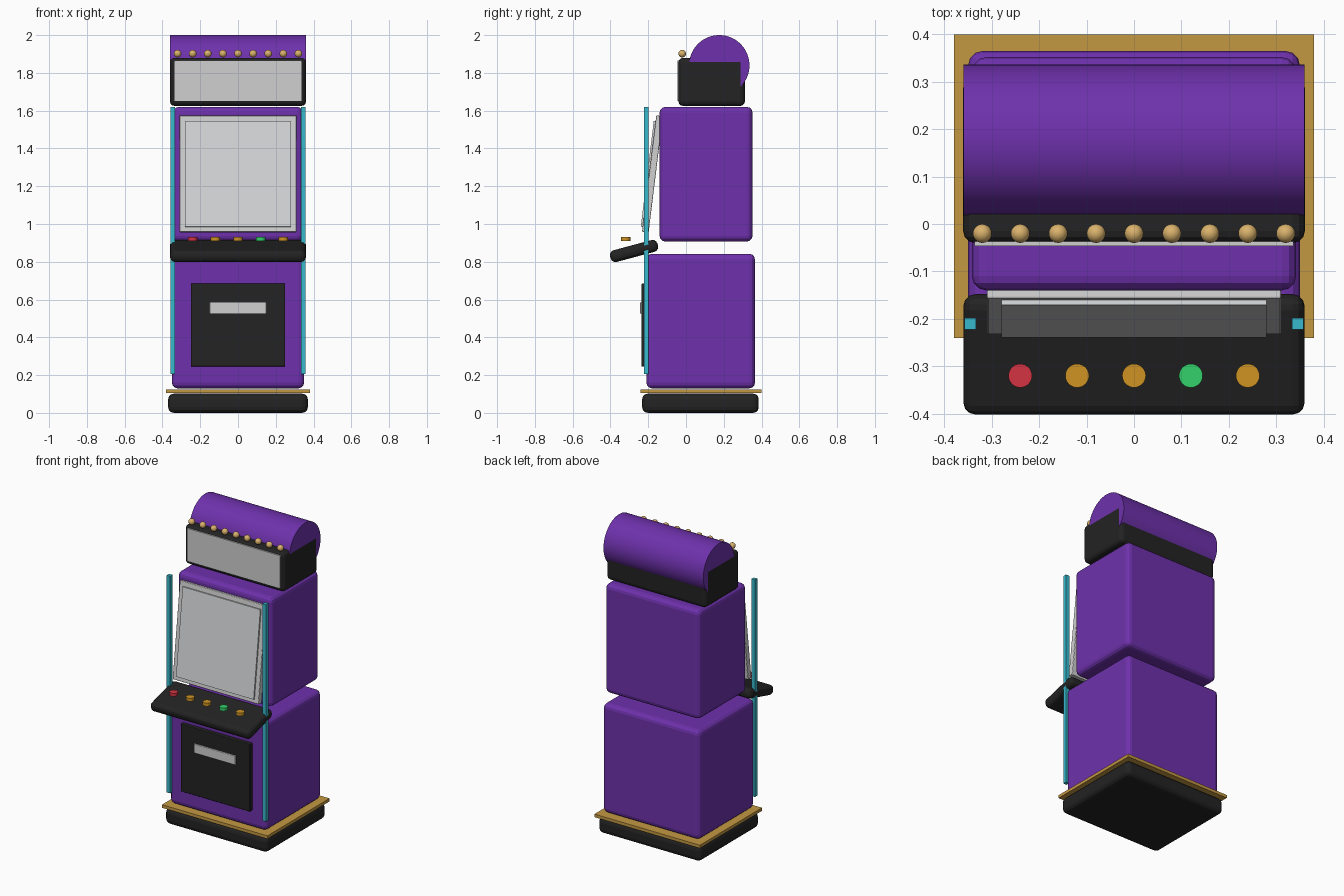
import bpy, math

if "Cube" in bpy.data.objects:
    bpy.data.objects.remove(bpy.data.objects["Cube"])


def material(name, srgb):
    m = bpy.data.materials.new(name)
    lin = [((c / 255 + 0.055) / 1.055) ** 2.4 if c > 10 else c / 3294 for c in srgb]
    m.diffuse_color = (*lin, 1)
    m.use_nodes = True
    m.node_tree.nodes["Principled BSDF"].inputs["Base Color"].default_value = m.diffuse_color
    return m


PURPLE = material("purple", (110, 49, 172))
BLACK = material("black", (35, 35, 35))
GOLD = material("gold", (196, 152, 66))
BULB = material("bulb_tan", (218, 178, 108))
TEAL = material("teal", (56, 186, 206))
SILVER = material("silver", (208, 208, 208))
SCREEN = material("screen_grey", (214, 215, 217))
RED = material("red", (212, 52, 66))
AMBER = material("amber", (208, 148, 36))
GREEN = material("green", (52, 208, 106))


def finish(name, mat, smooth=None):
    o = bpy.context.object
    o.name = name
    o.data.materials.append(mat)
    if smooth:
        bpy.ops.object.shade_smooth_by_angle(angle=math.radians(smooth))
    return o


def box(name, mat, x, y, z, bevel=0.0, tilt=0.0):
    """Box from (min, max) ranges, optionally bevelled and tilted about x."""
    spans = (x, y, z)
    bpy.ops.mesh.primitive_cube_add(size=1, location=[(a + b) / 2 for a, b in spans])
    o = bpy.context.object
    o.scale = [b - a for a, b in spans]
    bpy.ops.object.transform_apply(location=False, rotation=False, scale=True)
    o.rotation_euler.x = math.radians(tilt)
    if bevel:
        b = o.modifiers.new("bevel", 'BEVEL')
        b.width, b.segments = bevel, 3
    return finish(name, mat)


def cylinder(name, mat, radius, depth, loc, rot=(0, 0, 0), sides=32):
    bpy.ops.mesh.primitive_cylinder_add(vertices=sides, radius=radius, depth=depth,
                                        location=loc, rotation=rot)
    return finish(name, mat, 30)


# Plinth and cabinets
box("base", BLACK, (-.37, .37), (-.232, .385), (0, .102), .03)
box("base_trim", GOLD, (-.38, .38), (-.24, .40), (.105, .125))
box("lower_cabinet", PURPLE, (-.35, .35), (-.21, .365), (.13, .842), .03)
box("upper_cabinet", PURPLE, (-.342, .342), (-.14, .352), (.907, 1.62), .03)

# Front door with slot
box("front_door", BLACK, (-.25, .25), (-.235, -.20), (.245, .685), .004)
box("door_slot", SILVER, (-.15, .15), (-.243, -.23), (.525, .585), .003)

# Tilted screen in its frame
box("screen_frame", SILVER, (-.31, .31), (-.195, -.16), (.955, 1.575), .004, -7)
box("screen", SCREEN, (-.28, .28), (-.205, -.185), (.983, 1.547), 0, -7)

# Control deck with buttons
box("control_deck", BLACK, (-.36, .36), (-.405, -.145), (.825, .889), .026, 15)
for i, mat in enumerate((RED, AMBER, AMBER, GREEN, AMBER)):
    cylinder(f"button_{i + 1}", mat, .025, .02, (-.24 + .12 * i, -.32, .92))

# Side light rails
for side, s in (("left", -1), ("right", 1)):
    box(f"{side}_rail", TEAL, sorted((s * .333, s * .358)), (-.223, -.198), (.205, 1.62))

# Header box, lit panel, rounded top and bulbs
box("header_box", BLACK, (-.3605, .3605), (-.04, .312), (1.625, 1.88), .025)
box("header_panel", SILVER, (-.336, .336), (-.046, -.02), (1.65, 1.865))
cylinder("top_drum", PURPLE, .16, .72, (0, .176, 1.84), (0, math.pi / 2, 0), 64)
for i in range(9):
    bpy.ops.mesh.primitive_uv_sphere_add(segments=20, ring_count=12, radius=.02,
                                         location=(-.32 + .08 * i, -.02, 1.902))
    finish(f"bulb_{i + 1}", BULB, 40)
